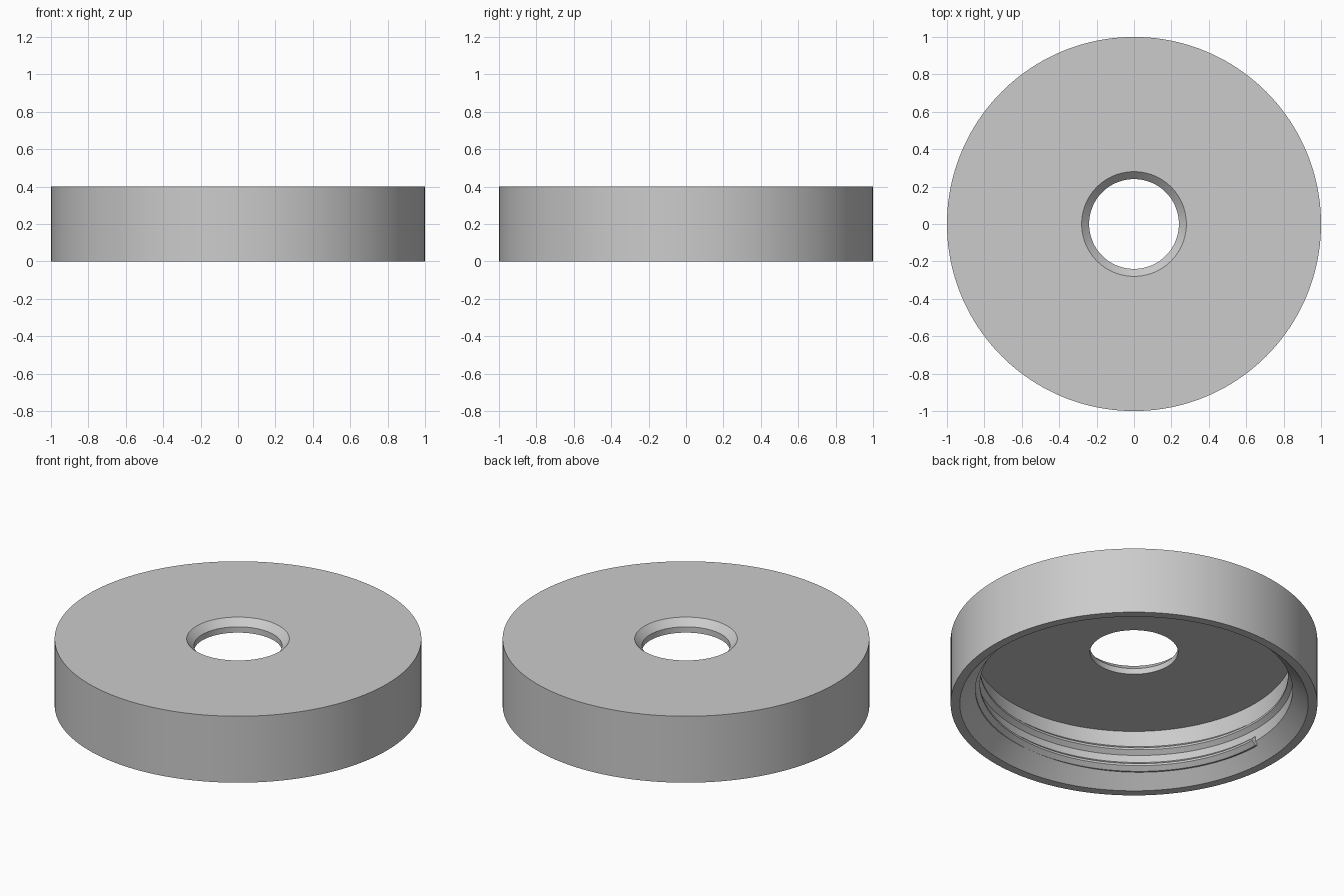
import bpy, bmesh, math

if "Cube" in bpy.data.objects:
    bpy.data.objects.remove(bpy.data.objects["Cube"])

SIDES = 160
grey = bpy.data.materials.new("plain grey")
grey.diffuse_color = (0.6, 0.6, 0.6, 1)
grey.use_nodes = True
grey.node_tree.nodes["Principled BSDF"].inputs["Base Color"].default_value = grey.diffuse_color


def sweep(name, profile, start, turns, pitch, closed):
    """Sweep a closed (radius, z) profile around z, climbing by pitch per turn."""
    bm = bmesh.new()
    steps = round(SIDES * turns)
    rings = []
    for i in range(steps if closed else steps + 1):
        a = start + 2 * math.pi * i / SIDES
        lift = pitch * i / SIDES
        rings.append([bm.verts.new((r * math.cos(a), r * math.sin(a), z + lift))
                      for r, z in profile])
    n = len(profile)
    for i in range(steps):
        a, b = rings[i], rings[(i + 1) % len(rings)]
        for j in range(n):
            k = (j + 1) % n
            bm.faces.new((a[j], b[j], b[k], a[k]))
    if not closed:
        bm.faces.new(rings[0])
        bm.faces.new(rings[-1])
    bmesh.ops.recalc_face_normals(bm, faces=bm.faces)
    mesh = bpy.data.meshes.new(name)
    bm.to_mesh(mesh)
    bm.free()
    mesh.materials.append(grey)
    obj = bpy.data.objects.new(name, mesh)
    bpy.context.collection.objects.link(obj)
    bpy.ops.object.select_all(action='DESELECT')
    obj.select_set(True)
    bpy.context.view_layer.objects.active = obj
    bpy.ops.object.shade_smooth_by_angle(angle=math.radians(25))
    return obj


# cap shell: outer wall, countersunk hole, hollow underside, bevelled mouth
sweep("cap_shell",
      [(0.95, 0), (1, 0), (1, 0.4), (0.28, 0.4), (0.24, 0.36),
       (0.24, 0.325), (0.865, 0.325), (0.865, 0.085)],
      0, 1, 0, True)

# internal screw thread: right-handed ridge, one and a half turns
sweep("screw_thread",
      [(0.875, 0.06), (0.865, 0.06), (0.84, 0.082), (0.84, 0.094),
       (0.865, 0.116), (0.875, 0.116)],
      math.pi, 1.5, 0.1, False)
